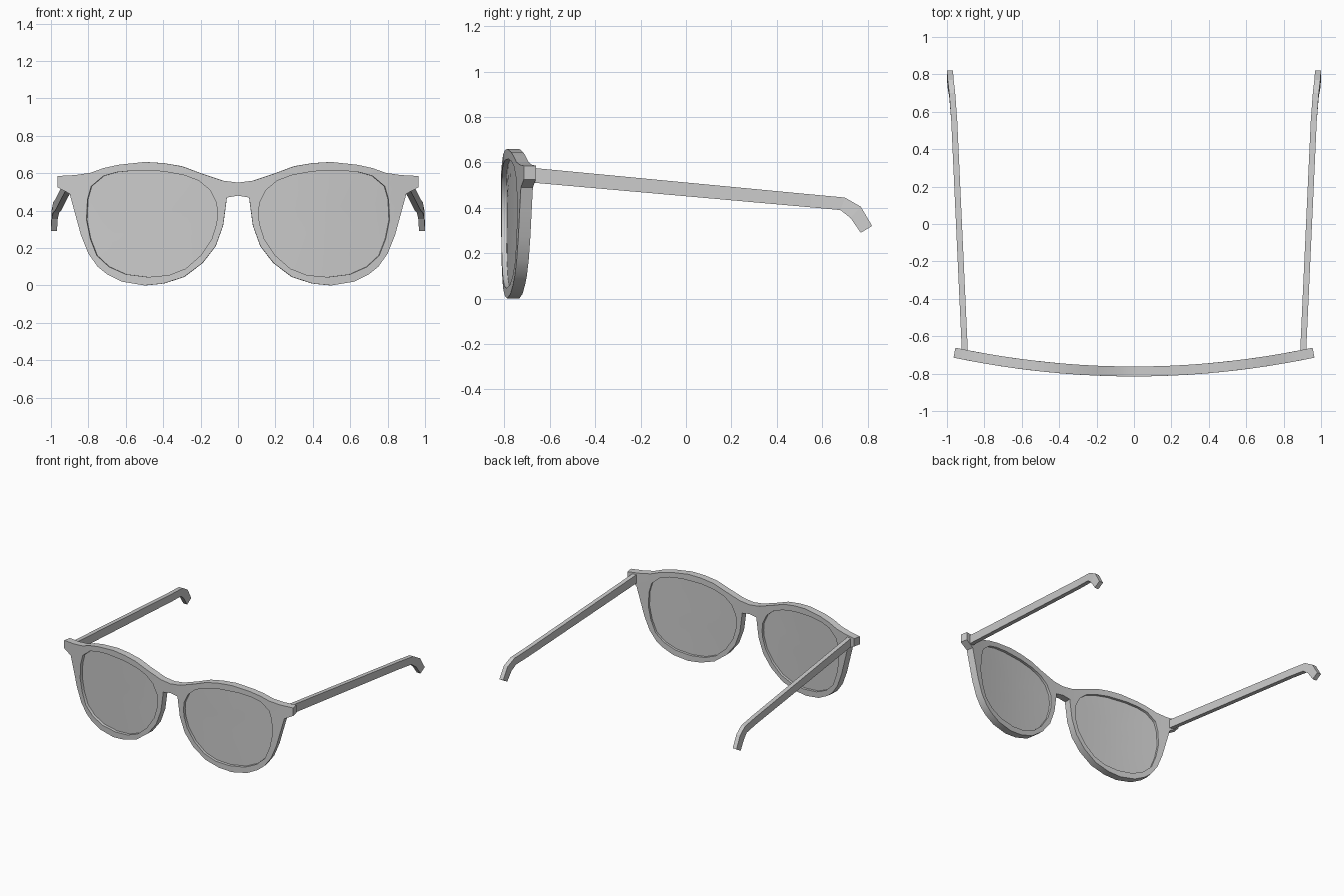
import bpy, bmesh
from mathutils import Vector

cube = bpy.data.objects.get("Cube")
if cube:
    bpy.data.objects.remove(cube, do_unlink=True)


def material(name, value):
    mat = bpy.data.materials.new(name)
    mat.use_nodes = True
    colour = (value, value, value, 1)
    mat.diffuse_color = colour
    mat.node_tree.nodes["Principled BSDF"].inputs["Base Color"].default_value = colour
    return mat


GREY = material("plain grey", 0.6)


def finish(bm, name, smooth=None):
    bmesh.ops.recalc_face_normals(bm, faces=bm.faces)
    mesh = bpy.data.meshes.new(name)
    bm.to_mesh(mesh)
    bm.free()
    mesh.materials.append(GREY)
    obj = bpy.data.objects.new(name, mesh)
    bpy.context.collection.objects.link(obj)
    if smooth:
        bpy.ops.object.select_all(action='DESELECT')
        obj.select_set(True)
        bpy.context.view_layer.objects.active = obj
        bpy.ops.object.shade_smooth_by_angle(angle=smooth)
    return obj


def thicken_and_bend(bm, start, depth):
    """Extrude a flat sheet backwards, then wrap it to the curve of the face."""
    ext = bmesh.ops.extrude_face_region(bm, geom=bm.faces[:], use_keep_orig=True)
    back = {v for v in ext["geom"] if isinstance(v, bmesh.types.BMVert)}
    for v in bm.verts:
        x = v.co.x
        v.co.y = -0.815 + 0.108 * x * x + start
        if v in back:
            v.co.y += depth
            v.co.x -= 0.2 * x * depth


def loop(bm, points):
    verts = [bm.verts.new((x, 0, z)) for x, z in points]
    return [bm.edges.new((a, b)) for a, b in zip(verts, verts[1:] + verts[:1])]


# Half outline of the front, from the bridge top round to the bridge underside
outline = [(0, .55), (.08, .56), (.2, .6), (.3, .637), (.4, .654), (.5, .66), (.64, .645),
           (.72, .627), (.79, .602), (.87, .59), (.965, .585), (.965, .525), (.9, .49),
           (.87, .38), (.84, .27), (.8, .17), (.75, .1), (.7, .06), (.62, .02), (.5, .0),
           (.4, .01), (.29, .045), (.19, .12), (.12, .21), (.08, .32), (.065, .43),
           (.06, .47), (0, .48)]
# Lens opening on the left side
opening = [(.11, .38), (.115, .44), (.15, .51), (.21, .56), (.29, .59), (.4, .61), (.55, .615),
           (.65, .605), (.72, .585), (.785, .53), (.805, .46), (.81, .35), (.79, .25),
           (.755, .16), (.69, .1), (.6, .06), (.48, .045), (.37, .055), (.28, .09),
           (.2, .16), (.14, .25), (.115, .33)]


def mirrored(points):
    return [(-x, z) for x, z in points]


# Front frame with two openings
bm = bmesh.new()
edges = loop(bm, outline + mirrored(outline[-2:0:-1]))
edges += loop(bm, opening) + loop(bm, mirrored(opening))
bmesh.ops.triangle_fill(bm, edges=edges, use_beauty=True)
thicken_and_bend(bm, 0, 0.053)
finish(bm, "front_frame", 0.5)

# Lenses: concentric rings so that they follow the bend
for side, name in ((1, "left_lens"), (-1, "right_lens")):
    bm = bmesh.new()
    centre = Vector((.46, .34))
    rings = []
    for scale in (1.003, .7, .35):
        ring = [centre + (Vector(p) - centre) * scale for p in opening]
        rings.append([bm.verts.new((side * p.x, 0, p.y)) for p in ring])
    hub = bm.verts.new((side * centre.x, 0, centre.y))
    count = len(opening)
    for i in range(count):
        j = (i + 1) % count
        for a, b in zip(rings, rings[1:]):
            bm.faces.new((a[i], a[j], b[j], b[i]))
        bm.faces.new((rings[-1][i], rings[-1][j], hub))
    thicken_and_bend(bm, 0.022, 0.012)
    finish(bm, name, 0.5)

# Temples: sections as (y, z) of top, (y, z) of bottom, outer x
sections = [(-.69, .577, -.69, .512, .92), (.55, .459, .55, .402, .977),
            (.70, .445, .68, .39, .988), (.77, .405, .725, .355, .996),
            (.82, .32, .77, .29, 1.0)]
for side, name in ((1, "left_temple"), (-1, "right_temple")):
    bm = bmesh.new()
    rings = []
    for ty, tz, by, bz, x in sections:
        rings.append([bm.verts.new((side * cx, y, z)) for cx, y, z in
                      ((x, ty, tz), (x - .032, ty, tz), (x - .032, by, bz), (x, by, bz))])
    for a, b in zip(rings, rings[1:]):
        for i in range(4):
            bm.faces.new((a[i], a[i - 1], b[i - 1], b[i]))
    bm.faces.new(rings[0])
    bm.faces.new(rings[-1])
    finish(bm, name)
